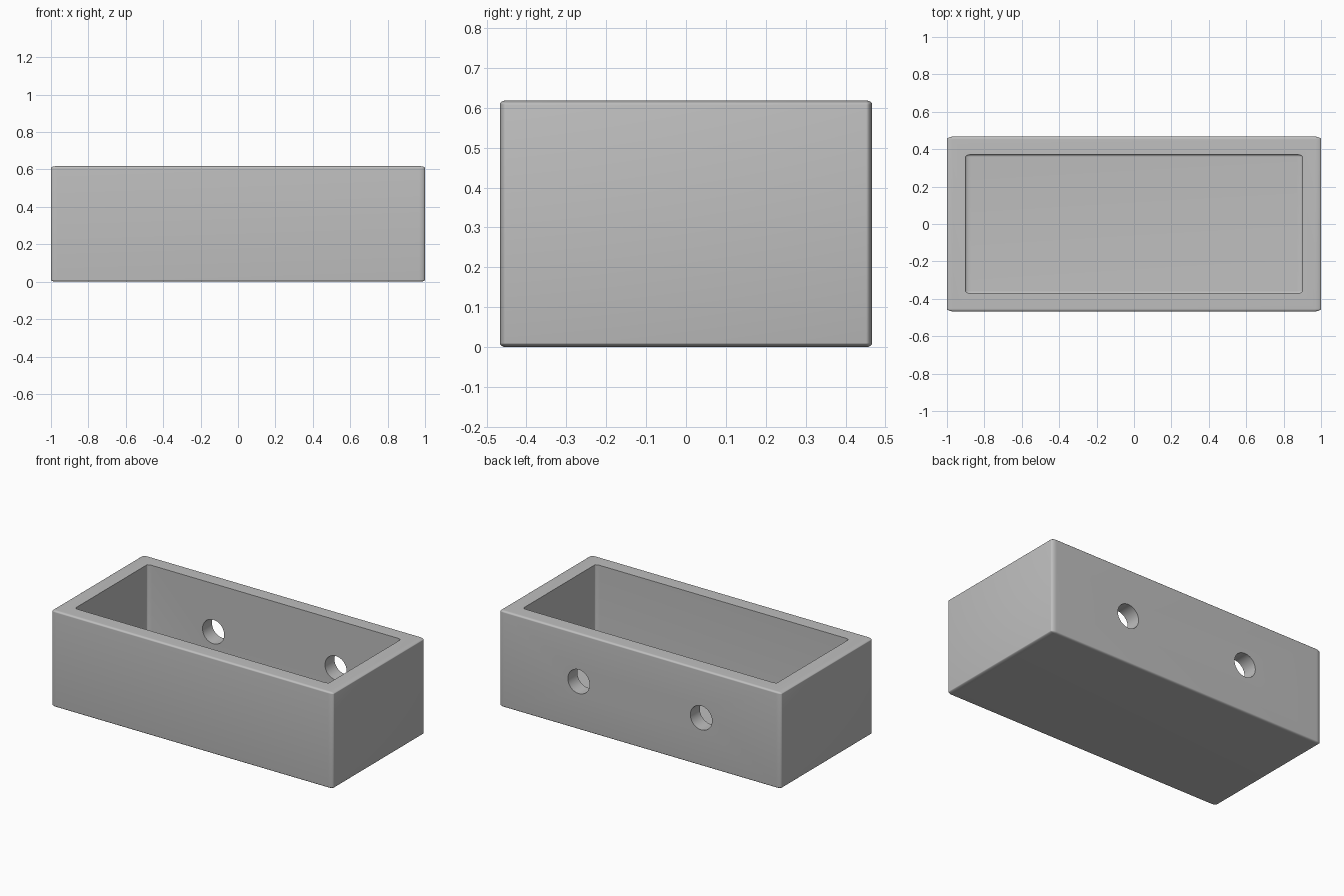
import bpy
import bmesh
import math
from mathutils import Matrix, Vector

default_cube = bpy.data.objects.get("Cube")
if default_cube:
    bpy.data.objects.remove(default_cube, do_unlink=True)

HALF_X, HALF_Y, HEIGHT = 1.0, 0.467, 0.618
FLOOR = 0.1

grey = bpy.data.materials.new("plain_grey")
grey.use_nodes = True
colour = (0.52, 0.52, 0.52, 1)
grey.diffuse_color = colour
grey.node_tree.nodes["Principled BSDF"].inputs["Base Color"].default_value = colour


def make_object(name, bm):
    mesh = bpy.data.meshes.new(name)
    bm.to_mesh(mesh)
    bm.free()
    mesh.materials.append(grey)
    obj = bpy.data.objects.new(name, mesh)
    bpy.context.collection.objects.link(obj)
    return obj


def rounded_block(name, half_size, centre_z):
    """Bevelled cube stretched to size, so its rounding stretches with it."""
    bm = bmesh.new()
    bmesh.ops.create_cube(bm, size=2)
    bmesh.ops.bevel(bm, geom=bm.edges[:], offset=0.033, segments=10,
                    profile=0.5, affect='EDGES')
    bmesh.ops.scale(bm, vec=Vector(half_size), verts=bm.verts)
    bmesh.ops.translate(bm, vec=(0, 0, centre_z), verts=bm.verts)
    return make_object(name, bm)


def hole_cutter(name, x):
    """Cylinder along y through the back wall only."""
    bm = bmesh.new()
    place = Matrix.Translation((x, HALF_Y, HEIGHT / 2)) @ Matrix.Rotation(math.pi / 2, 4, 'X')
    bmesh.ops.create_cone(bm, cap_ends=True, segments=48, radius1=0.077,
                          radius2=0.077, depth=0.4, matrix=place)
    return make_object(name, bm)


def cut(target, cutter):
    bpy.context.view_layer.objects.active = target
    mod = target.modifiers.new("cut", 'BOOLEAN')
    mod.operation = 'DIFFERENCE'
    mod.solver = 'EXACT'
    mod.object = cutter
    bpy.ops.object.modifier_apply(modifier=mod.name)
    bpy.data.objects.remove(cutter, do_unlink=True)


# Open box: rounded block with a rounded cavity
box = rounded_block("open_box", (HALF_X, HALF_Y, HEIGHT / 2), HEIGHT / 2)
cavity_half = HEIGHT / 2
cut(box, rounded_block("cavity_cutter", (0.9, 0.371, cavity_half), FLOOR + cavity_half))

# Two round mounting holes in the back wall
for side in (-1, 1):
    cut(box, hole_cutter("hole_cutter", side * 0.435))

# Smooth rounded edges, crisp rims
bpy.ops.object.select_all(action='DESELECT')
box.select_set(True)
bpy.context.view_layer.objects.active = box
bpy.ops.object.shade_smooth_by_angle(angle=math.radians(35))
